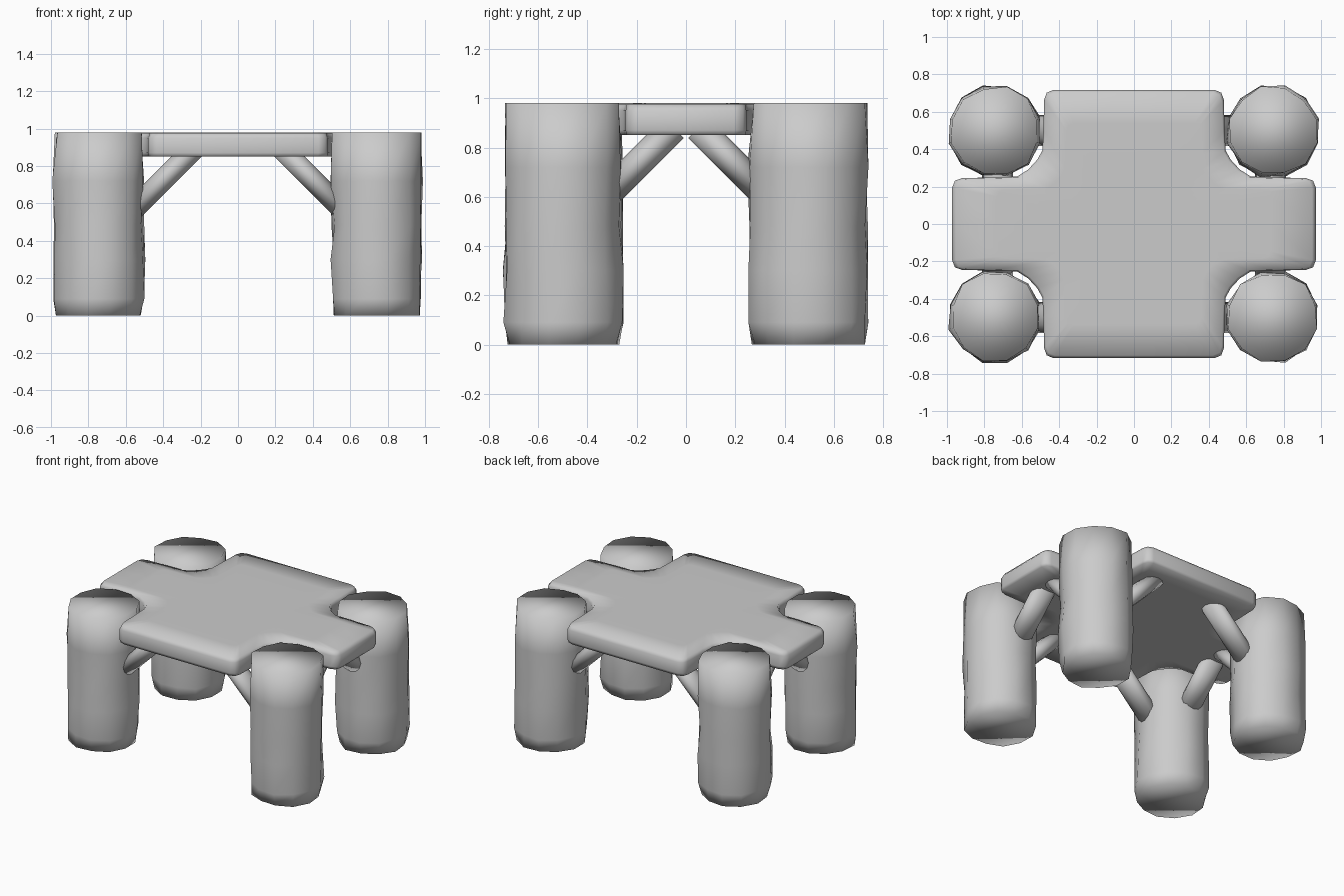
import bpy, bmesh, math, random
from mathutils import Vector

if "Cube" in bpy.data.objects:
    bpy.data.objects.remove(bpy.data.objects["Cube"])

random.seed(4)
LEG_X, LEG_Y, TOP, UNDER = 0.743, 0.497, 0.98, 0.85


def loft(name, rings, cap=True):
    """Skin a list of equally sized point rings into one smooth object."""
    bm = bmesh.new()
    rows = [[bm.verts.new(p) for p in ring] for ring in rings]
    n = len(rows[0])
    for a, b in zip(rows, rows[1:]):
        for i in range(n):
            j = (i + 1) % n
            bm.faces.new((a[i], a[j], b[j], b[i]))
    if cap:
        bm.faces.new(rows[0][::-1])
        bm.faces.new(rows[-1])
    bmesh.ops.recalc_face_normals(bm, faces=bm.faces)
    for f in bm.faces:
        f.smooth = True
    mesh = bpy.data.meshes.new(name)
    bm.to_mesh(mesh)
    bm.free()
    obj = bpy.data.objects.new(name, mesh)
    bpy.context.collection.objects.link(obj)
    return obj


# Rough-hewn log leg: uneven twelve-sided column
def log_leg(name, sx, sy):
    rings = []
    for z, base in ((0.01, 0.226), (0.09, 0.24), (0.3, 0.243), (0.48, 0.238), (0.72, 0.245), (TOP, 0.235)):
        ring = []
        for i in range(12):
            a = math.tau * (i + 0.5) / 12
            r = base + random.uniform(-0.006, 0.014)
            ring.append((sx * LEG_X + r * math.cos(a), sy * LEG_Y + r * math.sin(a), 0 if z < 0.05 else z))
        rings.append(ring)
    return loft(name, rings)


# Diagonal brace: oval bar from the leg up to the underside of the top
def brace(name, start, end, side, wide=0.082, thin=0.058, n=12):
    start, end, side = Vector(start), Vector(end), Vector(side)
    up = (end - start).normalized().cross(side)
    loop = [side * (wide * math.cos(math.tau * i / n)) + up * (thin * math.sin(math.tau * i / n)) for i in range(n)]
    return loft(name, [[start + p for p in loop], [end + p for p in loop]])


for fy, sy in (("front", -1), ("back", 1)):
    for fx, sx in (("left", -1), ("right", 1)):
        tag = f"{fy}_{fx}"
        log_leg(f"{tag}_leg", sx, sy)
        brace(f"{tag}_long_brace", (sx * 0.56, sy * 0.5, 0.565), (sx * 0.225, sy * 0.5, 0.90), (0, 1, 0))
        brace(f"{tag}_cross_brace", (sx * 0.73, sy * 0.31, 0.62), (sx * 0.73, sy * 0.05, 0.88), (1, 0, 0))

# Cross-shaped top, hollowed around each leg at the inner corners
quarter = [(0.972, 0.0), (0.972, 0.195), (0.957, 0.232), (0.92, 0.245), (0.74, 0.25)]
for deg in (245, 230, 215, 203):
    a = math.radians(deg)
    quarter.append((0.74 + 0.272 * math.cos(a), 0.5 + 0.272 * math.sin(a)))
quarter += [(0.485, 0.5), (0.48, 0.665), (0.467, 0.702), (0.43, 0.717)]
outline = list(quarter) + [(0.0, 0.717)]
outline += [(-x, y) for x, y in reversed(quarter)]
outline += [(-x, -y) for x, y in quarter[1:]] + [(0.0, -0.717)]
outline += [(x, -y) for x, y in reversed(quarter[1:])]


def top_ring(scale, z):
    return [(x * scale, y * scale, z) for x, y in outline]


loft("table_top", [top_ring(0.5, UNDER), top_ring(0.8, UNDER), top_ring(0.992, UNDER), top_ring(1, UNDER + 0.02),
                   top_ring(1, TOP - 0.03), top_ring(0.98, TOP - 0.004), top_ring(0.75, TOP), top_ring(0.5, TOP)])
